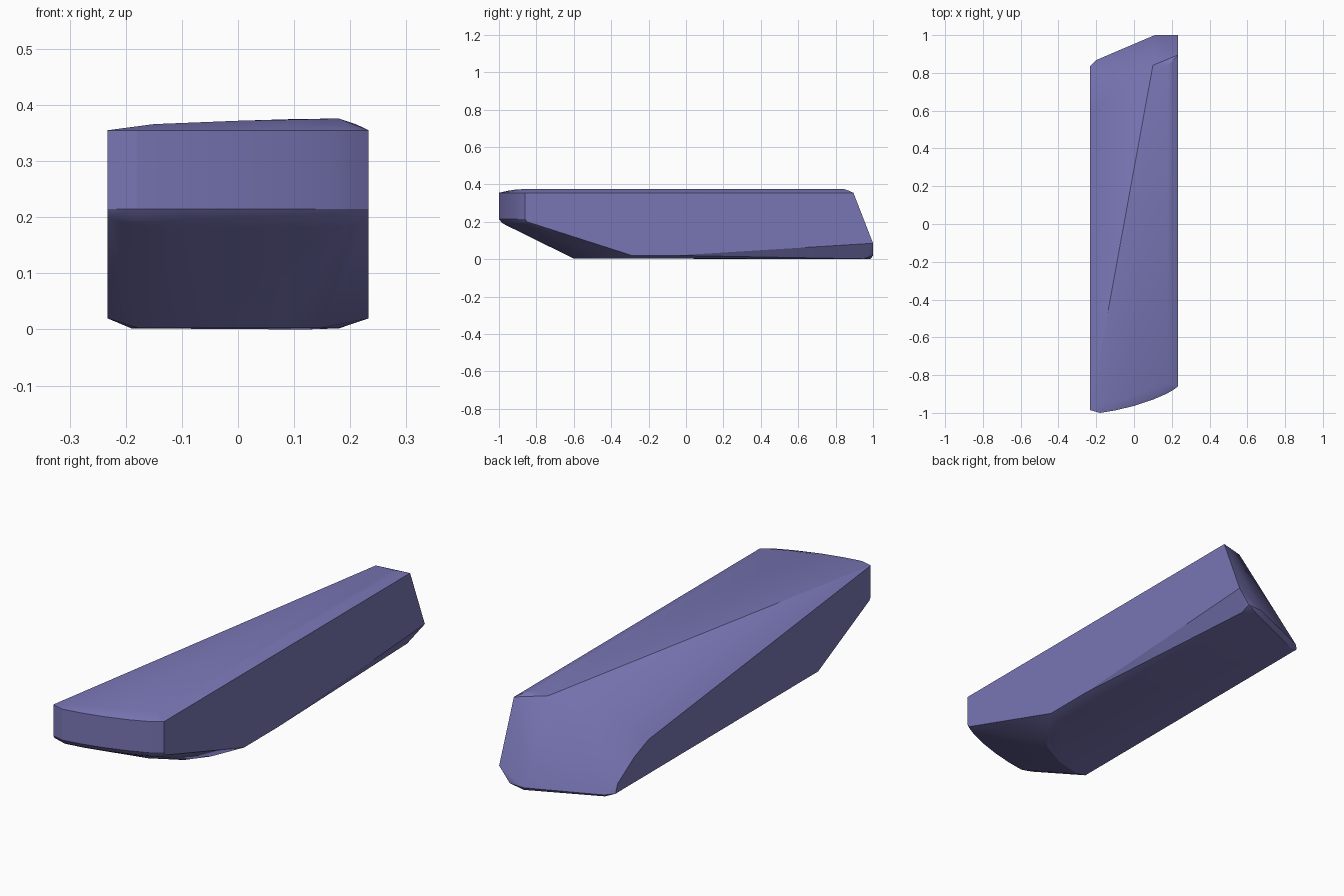
import bpy, bmesh, math

if "Cube" in bpy.data.objects:
    bpy.data.objects.remove(bpy.data.objects["Cube"])

W = 0.233   # half width
pts = []

# curved front end: vertical band with rolled upper and lower lips
front = [(-W, -0.985), (-0.18, -1.0), (-0.1, -0.987), (0, -0.963),
         (0.1, -0.93), (0.17, -0.9), (0.205, -0.88), (W, -0.86)]
for i, (x, y) in enumerate(front):
    edge = i in (0, len(front) - 1)
    pts += [(x, y, 0.355), (x, y, 0.215)]
    if edge:
        pts.append((x, y + 0.01, 0.2))
    else:
        pts.append((x, y + 0.015, 0.195))
        pts.append((x, y + 0.035, 0.183))

# top crown, rising towards the right
pts += [(-0.15, -0.95, 0.366), (0.0, -0.91, 0.372), (0.1, -0.88, 0.374), (0.18, -0.84, 0.376),
        (0.1, 0.84, 0.375), (0.18, 0.84, 0.376), (0.21, 0.87, 0.366)]

# right side face
pts += [(W, y, z) for y, z in [(-0.29, 0.02), (-0.05, 0.02), (0.99, 0.09), (0.895, 0.355)]]

# left side face, with its upper edge dropping to the back
pts += [(-W, y, z) for y, z in [(-0.61, 0.02), (0.6, 0.175), (0.7, 0.135), (0.82, 0.06), (0.835, 0.02)]]

# flat underside with rounded front outline, and the angled back edge
pts += [(x, y, 0.003) for x, y in [(-0.18, -0.6), (-0.05, -0.57), (0.08, -0.5), (0.15, -0.41), (0.18, -0.3)]]
pts += [(-0.19, 0.85, 0.002), (0.12, 0.985, 0.0), (0.18, 0.95, 0.002)]
pts += [(-0.2, 0.868, 0.018), (0.11, 1.0, 0.018), (0.18, 1.0, 0.02), (0.2, 1.0, 0.045), (W, 1.0, 0.085)]

# wrap the outline points into one solid
bm = bmesh.new()
for p in pts:
    bm.verts.new(p)
res = bmesh.ops.convex_hull(bm, input=bm.verts[:])
loose = [v for v in bm.verts if not v.link_faces]
bmesh.ops.delete(bm, geom=loose, context='VERTS')
bmesh.ops.dissolve_limit(bm, angle_limit=math.radians(1), verts=bm.verts[:], edges=bm.edges[:])
bmesh.ops.recalc_face_normals(bm, faces=bm.faces[:])
mesh = bpy.data.meshes.new("angled_block")
bm.to_mesh(mesh)
bm.free()
block = bpy.data.objects.new("angled_block", mesh)
bpy.context.collection.objects.link(block)
bpy.context.view_layer.objects.active = block
block.select_set(True)
bpy.ops.object.shade_smooth_by_angle(angle=math.radians(25))

# muted violet finish
mat = bpy.data.materials.new("violet")
mat.diffuse_color = (0.19, 0.18, 0.46, 1)
mat.use_nodes = True
mat.node_tree.nodes["Principled BSDF"].inputs["Base Color"].default_value = mat.diffuse_color
mesh.materials.append(mat)
